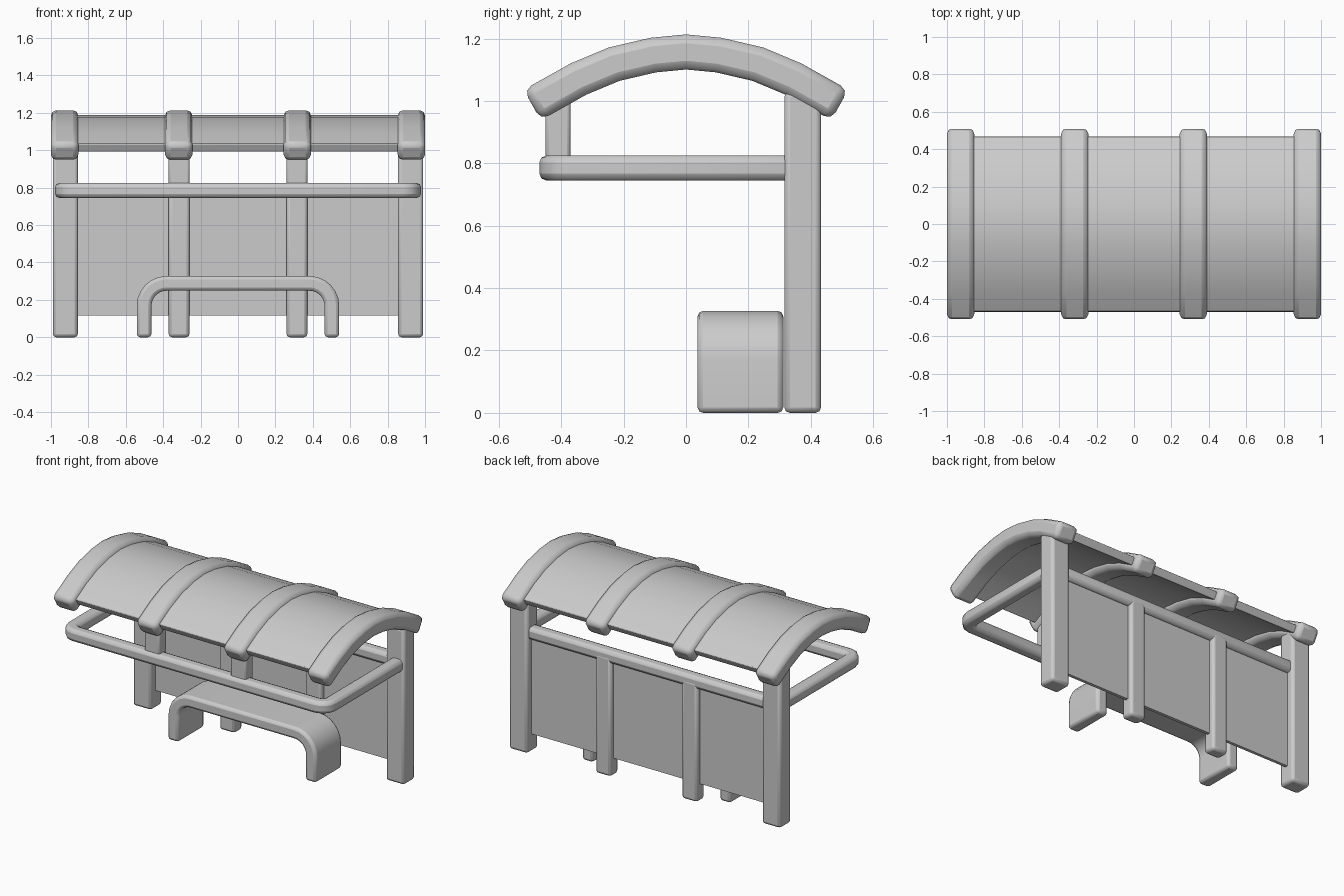
import bpy, math
from mathutils import Vector

if "Cube" in bpy.data.objects:
    bpy.data.objects.remove(bpy.data.objects["Cube"])


def finish(name, verts, faces, bevel):
    mesh = bpy.data.meshes.new(name)
    mesh.from_pydata(verts, [], faces)
    ob = bpy.data.objects.new(name, mesh)
    bpy.context.collection.objects.link(ob)
    bpy.ops.object.select_all(action='DESELECT')
    ob.select_set(True)
    bpy.context.view_layer.objects.active = ob
    bpy.ops.object.mode_set(mode='EDIT')
    bpy.ops.mesh.select_all(action='SELECT')
    bpy.ops.mesh.normals_make_consistent(inside=False)
    bpy.ops.object.mode_set(mode='OBJECT')
    if bevel:
        mod = ob.modifiers.new("bevel", 'BEVEL')
        mod.width = bevel
        mod.segments = 2
        mod.limit_method = 'ANGLE'
        mod.angle_limit = math.radians(40)
    bpy.ops.object.shade_smooth_by_angle(angle=math.radians(50))
    return ob


def box(name, x, y, z, bevel=0.018):
    verts = [(a, b, c) for a in x for b in y for c in z]
    faces = [(0, 1, 3, 2), (4, 6, 7, 5), (0, 4, 5, 1), (2, 3, 7, 6), (0, 2, 6, 4), (1, 5, 7, 3)]
    return finish(name, verts, faces, bevel)


def strip(name, path, lo, hi, a, b, to3d, closed=False, bevel=0.02):
    """Sweep a rectangle (offsets lo..hi in the path plane, a..b across it) along a 2D path."""
    pts = [Vector(p) for p in path]
    n = len(pts)
    verts = []
    for i, p in enumerate(pts):
        dirs = []
        if closed or i > 0:
            dirs.append((p - pts[i - 1]).normalized())
        if closed or i < n - 1:
            dirs.append((pts[(i + 1) % n] - p).normalized())
        norms = [Vector((-d.y, d.x)) for d in dirs]
        m = sum(norms, Vector((0, 0))).normalized()
        m /= m.dot(norms[0])
        for off, w in ((lo, a), (hi, a), (hi, b), (lo, b)):
            q = p + m * off
            verts.append(to3d(q.x, q.y, w))
    faces = []
    for i in range(n if closed else n - 1):
        j = (i + 1) % n
        for k in range(4):
            l = (k + 1) % 4
            faces.append((4 * i + k, 4 * i + l, 4 * j + l, 4 * j + k))
    if not closed:
        faces += [(0, 1, 2, 3), tuple(range(4 * n - 4, 4 * n))]
    return finish(name, verts, faces, bevel)


def arc(cx, cy, r, a0, a1, n):
    angles = [math.radians(a0 + (a1 - a0) * i / n) for i in range(n + 1)]
    return [(cx + r * math.cos(t), cy + r * math.sin(t)) for t in angles]


def yz(u, v, w):
    return (w, u, v)


# Roof ribs and roof sheet share one arched profile
half = [(0.105, 1.147), (0.23, 1.118), (0.345, 1.07)]


def arch(end):
    right = half + [end]
    return [(-y, z) for y, z in reversed(right)] + [(0, 1.157)] + right


for i, x in enumerate((-0.927, -0.317, 0.317, 0.927)):
    strip(f"roof_rib_{i + 1}", arch((0.493, 0.987)), -0.056, 0.056,
          x - 0.073, x + 0.073, yz, bevel=0.028)
strip("roof_sheet", arch((0.455, 1.008)), -0.02, 0.03, -0.93, 0.93, yz, bevel=0.006)

# Posts and front struts
for side, s in (("left", -1), ("right", 1)):
    def xr(c, w):
        return (s * c - w / 2, s * c + w / 2)
    box(f"{side}_corner_post", xr(0.923, 0.134), (0.315, 0.433), (0, 1.03))
    box(f"{side}_inner_post", xr(0.315, 0.112), (0.333, 0.417), (0, 0.79))
    box(f"{side}_front_strut", xr(0.315, 0.112), (-0.45, -0.37), (0.79, 1.04), 0.012)

# Rail loop around the shelter
r = 0.06
X, Y0, Y1 = 0.938, -0.43, 0.375
loop = (arc(X - r, Y1 - r, r, 0, 90, 3) + arc(-X + r, Y1 - r, r, 90, 180, 3)
        + arc(-X + r, Y0 + r, r, 180, 270, 3) + arc(X - r, Y0 + r, r, 270, 360, 3))
strip("rail_loop", loop, -0.04, 0.04, 0.745, 0.825, lambda u, v, w: (u, v, w), True, 0.022)

# Back wall panel
box("back_panel", (-0.88, 0.88), (0.365, 0.385), (0.115, 0.78), 0)

# Bench bent from one slab
bench = ([(-0.502, 0)] + arc(-0.382, 0.168, 0.12, 180, 90, 6)
         + arc(0.382, 0.168, 0.12, 90, 0, 6) + [(0.502, 0)])
strip("bench", bench, -0.039, 0.039, 0.037, 0.312, lambda u, v, w: (u, w, v), bevel=0.018)
for ob in bpy.data.objects:
    if ob.name == "bench":
        ob.location.z = 0
        for v in ob.data.vertices:
            if v.co.z > 0.1:
                v.co.z += 0.0
